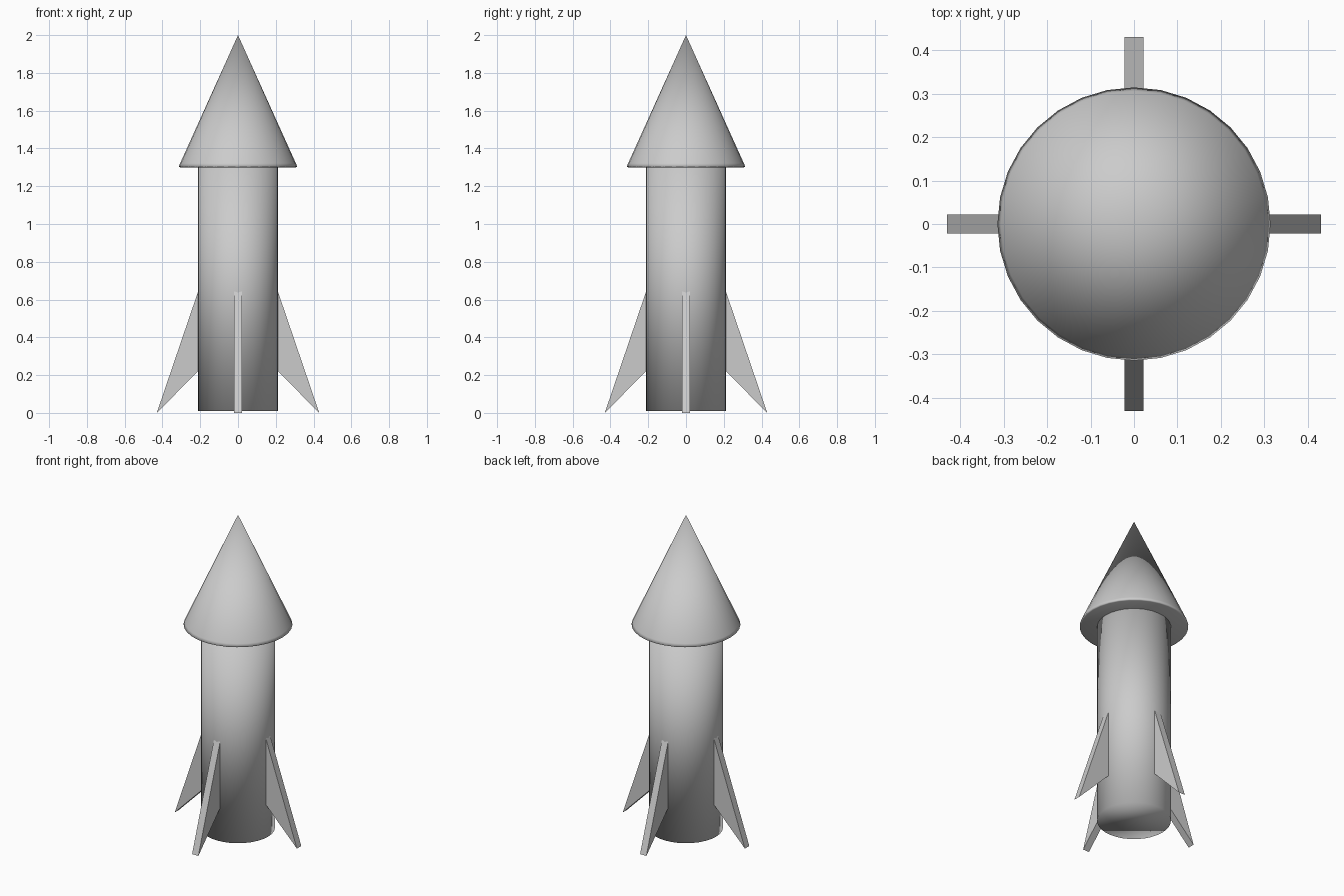
import bpy, bmesh, math

if "Cube" in bpy.data.objects:
    bpy.data.objects.remove(bpy.data.objects["Cube"])


def make_object(name, bm, smooth):
    bmesh.ops.recalc_face_normals(bm, faces=bm.faces)
    mesh = bpy.data.meshes.new(name)
    for f in bm.faces:
        f.smooth = smooth
    bm.to_mesh(mesh)
    bm.free()
    obj = bpy.data.objects.new(name, mesh)
    bpy.context.collection.objects.link(obj)
    return obj


def turned(name, profile, sides=32):
    """Closed solid of revolution from (radius, z) points; radius 0 makes a tip."""
    bm = bmesh.new()
    rings = []
    for r, z in profile:
        count = sides if r > 0 else 1
        rings.append([bm.verts.new((r * math.cos(math.tau * i / sides),
                                    r * math.sin(math.tau * i / sides), z))
                      for i in range(count)])
    for a, b in zip(rings, rings[1:]):
        for i in range(sides):
            j = (i + 1) % sides
            if len(b) == 1:
                bm.faces.new((a[i], a[j], b[0]))
            else:
                bm.faces.new((a[i], a[j], b[j], b[i]))
    for ring in (rings[0], rings[-1]):
        if len(ring) > 1:
            bm.faces.new(ring)
    return make_object(name, bm, True)


def fin(name, angle, thickness=0.044):
    """Swept triangular plate, turned around the body."""
    bm = bmesh.new()
    outline = [(0.207, 0.655), (0.207, 0.225), (0.43, 0.0)]
    face = bm.faces.new([bm.verts.new((x, -thickness / 2, z)) for x, z in outline])
    extruded = bmesh.ops.extrude_face_region(bm, geom=[face])["geom"]
    moved = [v for v in extruded if isinstance(v, bmesh.types.BMVert)]
    bmesh.ops.translate(bm, verts=moved, vec=(0, thickness, 0))
    obj = make_object(name, bm, False)
    obj.rotation_euler.z = angle


# Hull and overhanging nose cone with a small rim
turned("body", [(0.213, 0.01), (0.213, 1.302)])
turned("nose_cone", [(0.306, 1.30), (0.314, 1.304), (0.306, 1.322), (0, 2.0)])

# Four tail fins
for i, side in enumerate(("right", "back", "left", "front")):
    fin(f"{side}_fin", i * math.pi / 2)
